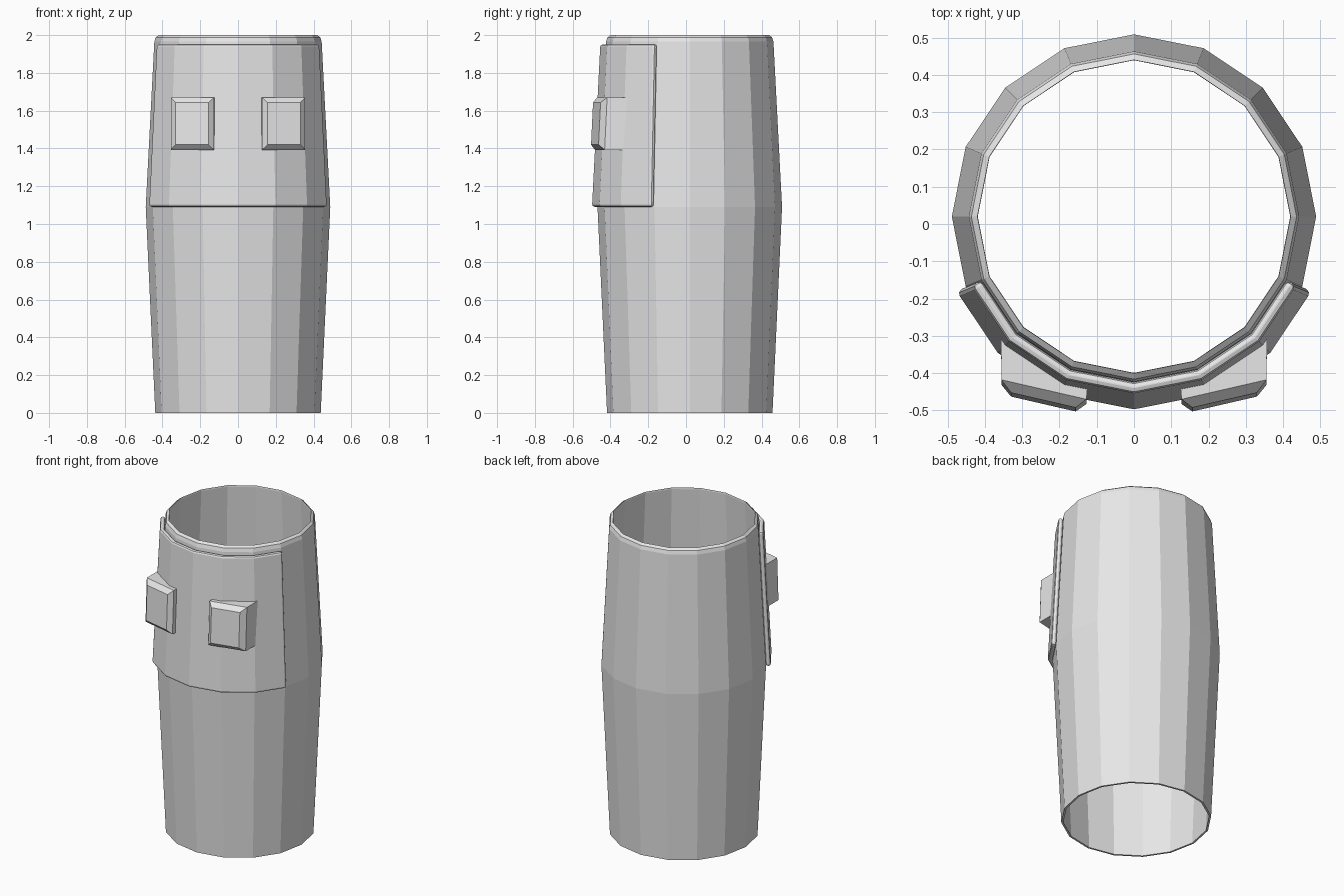
import bpy, bmesh, math

SIDES = 16
CENTRE_Y = 0.02

cube = bpy.data.objects.get("Cube")
if cube:
    bpy.data.objects.remove(cube, do_unlink=True)

grey = bpy.data.materials.new("plain grey")
grey.use_nodes = True
grey.diffuse_color = (0.8, 0.8, 0.8, 1)
grey.node_tree.nodes["Principled BSDF"].inputs["Base Color"].default_value = (0.8, 0.8, 0.8, 1)


def make_object(name, bm):
    bmesh.ops.recalc_face_normals(bm, faces=bm.faces)
    mesh = bpy.data.meshes.new(name)
    bm.to_mesh(mesh)
    bm.free()
    mesh.materials.append(grey)
    obj = bpy.data.objects.new(name, mesh)
    bpy.context.collection.objects.link(obj)
    return obj


def sweep(bm, profile, steps):
    """Sweep (radius, z) points over the given facet steps, joining neighbours."""
    columns = []
    for step in steps:
        a = 2 * math.pi * step / SIDES
        columns.append([bm.verts.new((r * math.cos(a), CENTRE_Y + r * math.sin(a), z))
                        for r, z in profile])
    return columns


def skin(bm, columns, wrap):
    """Fill quads between columns; wrap closes both the ring and the profile."""
    n, m = len(columns), len(columns[0])
    for i in range(n if wrap else n - 1):
        for j in range(m if wrap else m - 1):
            a, b = columns[i], columns[(i + 1) % n]
            k = (j + 1) % m
            bm.faces.new((a[j], b[j], b[k], a[k]))


def add_bevel(obj, width, segments):
    bevel = obj.modifiers.new("bevel", 'BEVEL')
    bevel.width = width
    bevel.segments = segments
    bevel.limit_method = 'ANGLE'
    bevel.angle_limit = math.radians(40)


# Barrel-shaped hollow body with a rounded upper rim
bm = bmesh.new()
outer = [(0.438, 0), (0.4885, 1.09), (0.443, 1.965), (0.436, 1.988), (0.42, 2.0)]
inner = [(0.419, 1.99), (0.474, 1.09), (0.426, 0)]
skin(bm, sweep(bm, outer + inner, range(SIDES)), True)
make_object("body_tube", bm)

# Raised plate wrapped around the upper front
bm = bmesh.new()
skin(bm, sweep(bm, [(0.488, 1.09), (0.444, 1.95)], range(9, 16)), False)
plate = make_object("front_plate", bm)
# Thicken away from the body axis
facing = plate.data.polygons[0]
outward = facing.normal.x * facing.center.x + facing.normal.y * facing.center.y > 0
solid = plate.modifiers.new("thickness", 'SOLIDIFY')
solid.thickness = 0.029
solid.offset = 1 if outward else -1
solid.use_even_offset = True
add_bevel(plate, 0.013, 2)

# Two bevelled blocks, front faces angled outwards and leaning back
for name, side in (("left_block", 1), ("right_block", -1)):
    bm = bmesh.new()
    rings = []
    for z, lean in ((1.393, 0), (1.67, 0.013)):
        corners = [(0.356, -0.3), (0.356, -0.458 + lean),
                   (0.13, -0.51 + lean), (0.124, -0.43)]
        rings.append([bm.verts.new((side * x, y, z)) for x, y in corners])
    low, high = rings
    bm.faces.new(low)
    bm.faces.new(high)
    for i in range(4):
        k = (i + 1) % 4
        bm.faces.new((low[i], low[k], high[k], high[i]))
    # Soften only the rim of the front face
    bm.edges.ensure_lookup_table()
    front = [e for e in bm.edges if all(v.co.y < -0.44 for v in e.verts)]
    bmesh.ops.bevel(bm, geom=front, offset=0.027, segments=1, affect='EDGES')
    make_object(name, bm)
